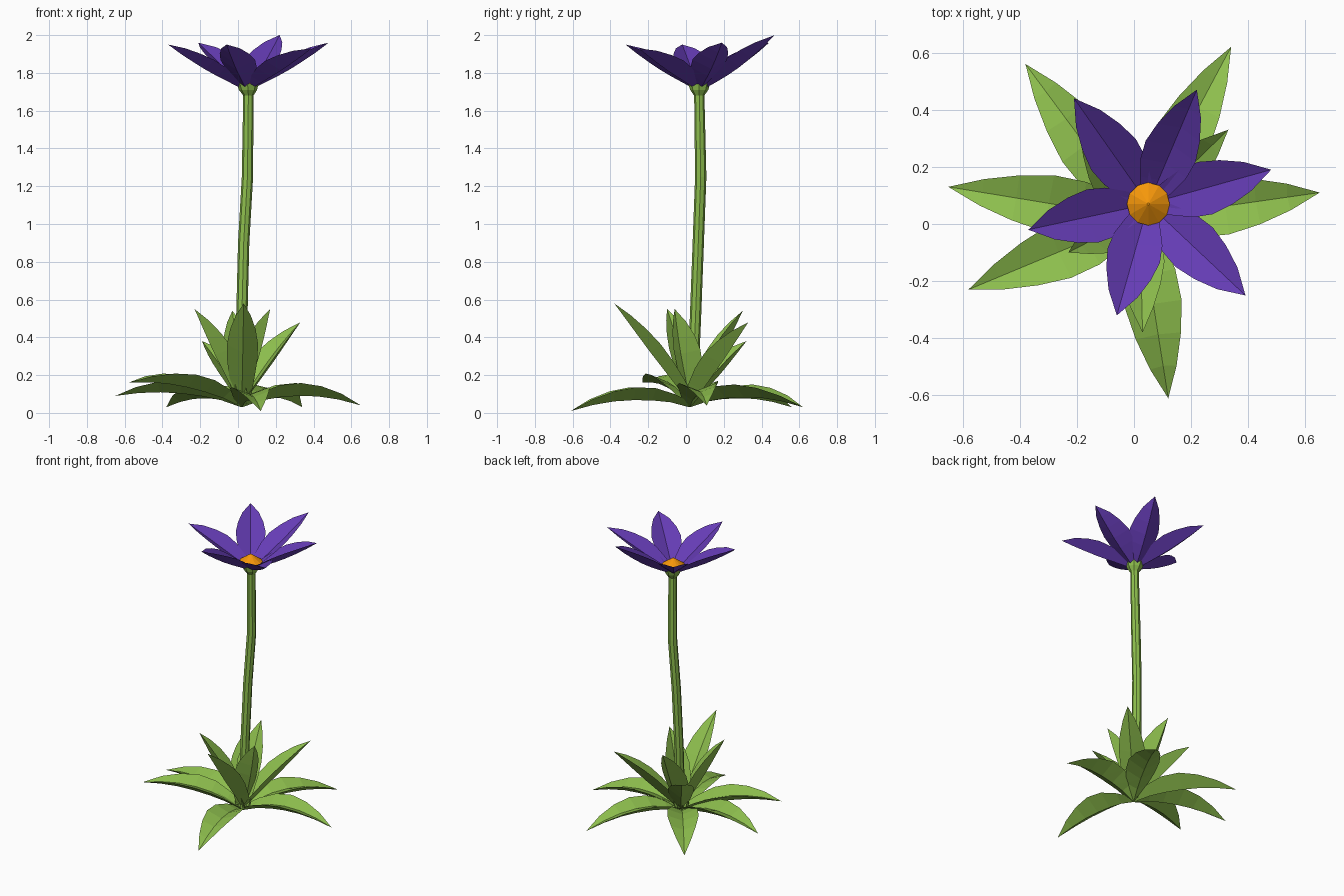
import bpy, bmesh, math
from mathutils import Vector

if "Cube" in bpy.data.objects:
    bpy.data.objects.remove(bpy.data.objects["Cube"])


def material(name, rgb):
    m = bpy.data.materials.new(name)
    m.diffuse_color = (*rgb, 1)
    m.use_nodes = True
    m.node_tree.nodes["Principled BSDF"].inputs["Base Color"].default_value = m.diffuse_color
    return m


GREEN = material("leaf_green", (0.27, 0.52, 0.075))
PURPLE = material("petal_purple", (0.13, 0.045, 0.46))
ORANGE = material("centre_orange", (0.92, 0.31, 0.003))


def finish(name, bm, mat):
    bmesh.ops.recalc_face_normals(bm, faces=bm.faces[:])
    me = bpy.data.meshes.new(name)
    bm.to_mesh(me)
    bm.free()
    me.materials.append(mat)
    ob = bpy.data.objects.new(name, me)
    bpy.context.collection.objects.link(ob)
    return ob


def blade(name, base, tip, ctrl_z, width, fold, keel, widths, mat):
    """Pointed solid blade on a bent midrib: creased top, keeled underside."""
    a, c = Vector(base), Vector(tip)
    b = a.lerp(c, 0.45)
    b.z = ctrl_z
    out = Vector((c.x - a.x, c.y - a.y, 0)).normalized()
    side = Vector((-out.y, out.x, 0))
    bm = bmesh.new()
    n = len(widths)
    rows = []
    for i, w in enumerate(widths):
        t = i / n
        p = a * (1 - t) ** 2 + b * 2 * t * (1 - t) + c * t * t
        tangent = ((b - a) * (1 - t) + (c - b) * t).normalized()
        up = tangent.cross(side)
        half, lift = side * width * 0.5 * w, up * fold * w
        rows.append([bm.verts.new(q) for q in
                     (p - half + lift, p, p + half + lift, p - up * keel * w)])
    end = bm.verts.new(c)
    for k in range(4):
        j = (k + 1) % 4
        for r, s in zip(rows, rows[1:]):
            bm.faces.new((r[k], s[k], s[j], r[j]))
        bm.faces.new((rows[-1][k], end, rows[-1][j]))
    bm.faces.new(rows[0])
    bmesh.ops.triangulate(bm, faces=bm.faces[:])
    return finish(name, bm, mat)


def tube(name, rings, sides, mat):
    """Skin of round rings given as x, y, z, radius."""
    bm = bmesh.new()
    loops = []
    for x, y, z, r in rings:
        loops.append([bm.verts.new((x + r * math.cos(k * math.tau / sides),
                                    y + r * math.sin(k * math.tau / sides), z))
                      for k in range(sides)])
    for lo, hi in zip(loops, loops[1:]):
        for k in range(sides):
            j = (k + 1) % sides
            bm.faces.new((lo[k], lo[j], hi[j], hi[k]))
    bm.faces.new(loops[0][::-1])
    bm.faces.new(loops[-1])
    return finish(name, bm, mat)


# Stem and the cup under the petals
tube("stem", [(0.02, 0.03, 0.05, 0.03), (0.02, 0.05, 0.5, 0.03),
              (0.03, 0.065, 0.9, 0.03), (0.05, 0.078, 1.25, 0.03),
              (0.055, 0.07, 1.7, 0.027)], 8, GREEN)
tube("flower_cup", [(0.055, 0.07, 1.68, 0.027), (0.053, 0.07, 1.71, 0.048),
                    (0.05, 0.07, 1.75, 0.06)], 8, GREEN)

# Orange centre, a low cone
tube("flower_centre", [(0.05, 0.07, 1.735, 0.05), (0.05, 0.07, 1.765, 0.075),
                       (0.05, 0.07, 1.815, 0.004)], 12, ORANGE)

# Petals
petal_shape = (0.42, 0.68, 0.92, 1.0, 0.85, 0.55)
petal_tips = [(-0.21, 0.44, 1.96), (0.22, 0.47, 2.0), (0.48, 0.19, 1.96),
              (0.39, -0.25, 1.93), (-0.06, -0.32, 1.95), (-0.37, -0.02, 1.95)]
for i, tip in enumerate(petal_tips):
    d = (Vector(tip) - Vector((0.05, 0.07, 0))).to_2d().normalized()
    blade(f"petal_{i + 1}", (0.05 + 0.03 * d.x, 0.07 + 0.03 * d.y, 1.725),
          tip, 1.83, 0.19, 0.04, 0.018, petal_shape, PURPLE)

# Low spreading leaves: tip, bend height
leaf_shape = (0.35, 0.66, 0.95, 1.0, 0.8, 0.47)
low_leaves = [((-0.38, 0.56, 0.03), 0.18), ((0.34, 0.62, 0.03), 0.19),
              ((0.65, 0.11, 0.04), 0.20), ((0.12, -0.61, 0.01), 0.17),
              ((-0.58, -0.23, 0.16), 0.23), ((-0.65, 0.13, 0.09), 0.20)]
for i, (tip, bend) in enumerate(low_leaves):
    blade(f"low_leaf_{i + 1}", (0.02, 0.02, 0.04), tip, bend, 0.20, 0.038,
          0.03, leaf_shape, GREEN)

# Upright leaves round the stem
upright_shape = (0.55, 0.78, 0.96, 1.0, 0.82, 0.48)
upright_tips = [(0.03, -0.38, 0.58), (-0.23, -0.10, 0.55), (0.33, 0.33, 0.48),
                (-0.19, 0.32, 0.38), (0.17, -0.06, 0.55), (-0.03, 0.30, 0.54)]
for i, tip in enumerate(upright_tips):
    blade(f"upright_leaf_{i + 1}", (0.02, 0.03, 0.06), tip,
          0.05 + (tip[2] - 0.05) * 0.58, 0.165, 0.038, 0.03, upright_shape, GREEN)
